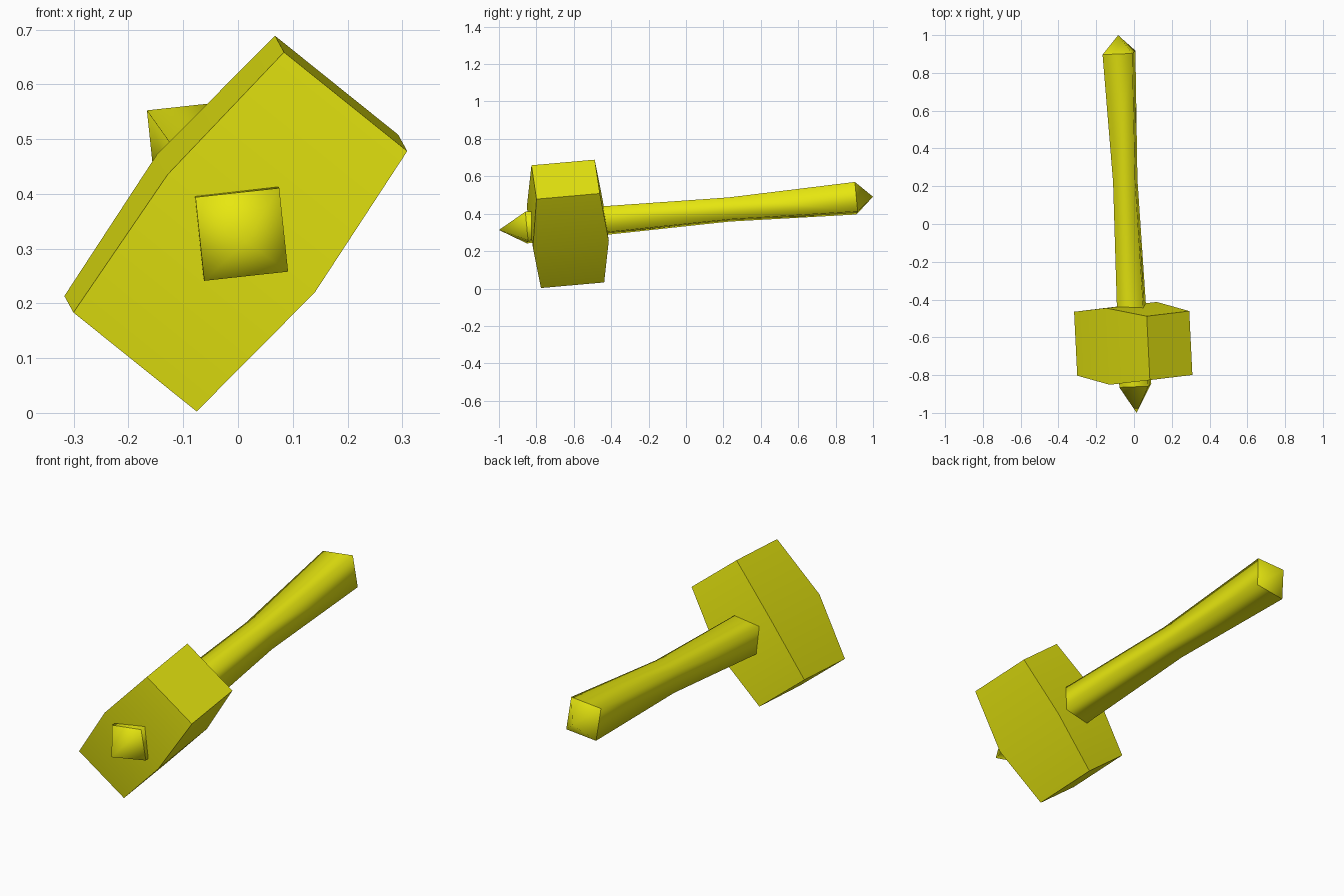
import bpy, bmesh, math
from mathutils import Matrix, Vector

if "Cube" in bpy.data.objects:
    bpy.data.objects.remove(bpy.data.objects["Cube"])

# Tilted frame: local x = long axis of head, local z = handle axis
FRONT_TIP = Vector((0.014, -1.0, 0.313))
axis = Vector((-0.098, 2.0, 0.178)).normalized()
long_dir = Vector((0.385, -0.03, 0.475))
long_dir = (long_dir - axis * long_dir.dot(axis)).normalized()
side_dir = axis.cross(long_dir)
FRAME = Matrix.Translation(FRONT_TIP) @ Matrix((long_dir, side_dir, axis)).transposed().to_4x4()

yellow = bpy.data.materials.new("yellow")
yellow.diffuse_color = (0.8, 0.8, 0.005, 1)
yellow.use_nodes = True
yellow.node_tree.nodes["Principled BSDF"].inputs["Base Color"].default_value = yellow.diffuse_color


def ring(bm, points):
    return [bm.verts.new(FRAME @ Vector(p)) for p in points]


def bridge(bm, a, b):
    n = len(a)
    return [bm.faces.new((a[i], a[(i + 1) % n], b[(i + 1) % n], b[i])) for i in range(n)]


def finish(bm, name):
    bmesh.ops.recalc_face_normals(bm, faces=bm.faces)
    for f in bm.faces:
        f.smooth = True
    mesh = bpy.data.meshes.new(name)
    bm.to_mesh(mesh)
    bm.free()
    mesh.materials.append(yellow)
    obj = bpy.data.objects.new(name, mesh)
    bpy.context.collection.objects.link(obj)
    return obj


# Head: block that swells slightly at its middle
HEAD_AT = 0.37
bm = bmesh.new()
rings = []
for x, width, depth in ((-0.306, 0.145, 0.17), (0, 0.173, 0.204), (0.306, 0.145, 0.17)):
    rings.append(ring(bm, [(x, sy * width, HEAD_AT + sz * depth)
                           for sy, sz in ((-1, -1), (1, -1), (1, 1), (-1, 1))]))
for a, b in zip(rings, rings[1:]):
    bridge(bm, a, b)
bm.faces.new(rings[0])
bm.faces.new(rings[-1])
head = finish(bm, "hammer_head")
bpy.context.view_layer.objects.active = head
head.select_set(True)
bpy.ops.object.shade_smooth_by_angle(angle=math.radians(30))

# Handle: four-sided waisted shaft with a pointed cap at each end
bm = bmesh.new()
rings = []
for t, r in ((0.146, 0.109), (1.236, 0.083), (1.917, 0.112)):
    rings.append(ring(bm, [(r * math.cos(i * math.pi / 2), r * math.sin(i * math.pi / 2), t)
                           for i in range(4)]))
for a, b in zip(rings, rings[1:]):
    bridge(bm, a, b)
for end, t in ((rings[0], 0.0), (rings[-1], 2.01)):
    tip = bm.verts.new(FRAME @ Vector((0, 0, t)))
    for i in range(4):
        bm.faces.new((end[i], end[(i + 1) % 4], tip))
        bm.edges.get((end[i], end[(i + 1) % 4])).smooth = False
finish(bm, "handle")
